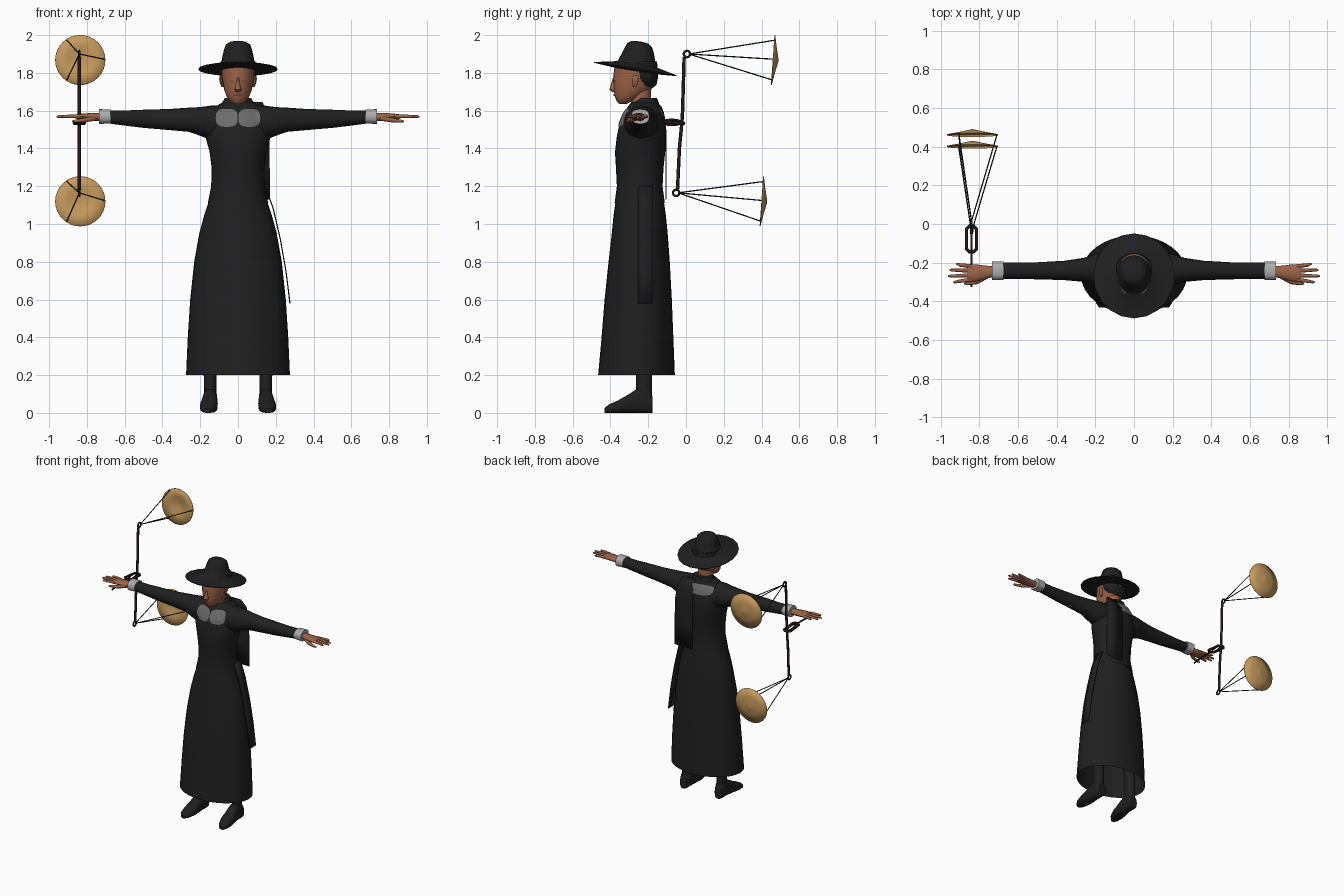
import bpy, bmesh, math
from mathutils import Vector, Matrix
from mathutils.bvhtree import BVHTree

cube = bpy.data.objects.get("Cube")
if cube:
    bpy.data.objects.remove(cube, do_unlink=True)


def material(name, rgb):
    m = bpy.data.materials.new(name)
    m.use_nodes = True
    m.diffuse_color = (*rgb, 1)
    bsdf = m.node_tree.nodes["Principled BSDF"]
    bsdf.inputs["Base Color"].default_value = (*rgb, 1)
    bsdf.inputs["Roughness"].default_value = 0.85
    return m


BLACK = material("black_cloth", (0.014, 0.014, 0.014))
SKIN = material("brown_skin", (0.33, 0.125, 0.065))
LIP = material("dark_lip", (0.2, 0.06, 0.035))
GREY = material("grey_collar", (0.15, 0.15, 0.15))
CUFF = material("pale_cuff", (0.42, 0.42, 0.42))
TAN = material("tan_pan", (0.56, 0.32, 0.11))
IRON = material("dark_iron", (0.022, 0.01, 0.009))


def finish(name, bm, mat, angle=40):
    bmesh.ops.recalc_face_normals(bm, faces=bm.faces)
    me = bpy.data.meshes.new(name)
    bm.to_mesh(me)
    bm.free()
    me.materials.append(mat)
    ob = bpy.data.objects.new(name, me)
    bpy.context.collection.objects.link(ob)
    bpy.ops.object.select_all(action='DESELECT')
    ob.select_set(True)
    bpy.context.view_layer.objects.active = ob
    bpy.ops.object.shade_smooth_by_angle(angle=math.radians(angle))
    return ob


def loft(name, rings, mat, axis='z', n=24, power=1.0, caps=(True, True), flip=1):
    """Skin ellipses given as (position, centre a, centre b, radius a, radius b)."""
    bm = bmesh.new()
    loops = []
    for p, ca, cb, ra, rb in rings:
        loop = []
        for i in range(n):
            t = 2 * math.pi * i / n
            c, s = math.cos(t), math.sin(t)
            a = ca + ra * math.copysign(abs(c) ** power, c)
            b = cb + rb * math.copysign(abs(s) ** power, s)
            co = {'x': (p, a, b), 'y': (a, p, b), 'z': (a, b, p)}[axis]
            loop.append(bm.verts.new((co[0] * flip, co[1], co[2])))
        loops.append(loop)
    for lo, hi in zip(loops, loops[1:]):
        for i in range(n):
            j = (i + 1) % n
            bm.faces.new((lo[i], lo[j], hi[j], hi[i]))
    for use, loop in zip(caps, (loops[0], loops[-1])):
        if use:
            bm.faces.new(loop)
    return finish(name, bm, mat)


def tube(name, pts, radius, mat, cyclic=False):
    cu = bpy.data.curves.new(name, 'CURVE')
    cu.dimensions = '3D'
    cu.bevel_depth = radius
    cu.bevel_resolution = 2
    cu.use_fill_caps = True
    sp = cu.splines.new('POLY')
    sp.points.add(len(pts) - 1)
    for p, co in zip(sp.points, pts):
        p.co = (*co, 1)
    sp.use_cyclic_u = cyclic
    cu.materials.append(mat)
    ob = bpy.data.objects.new(name, cu)
    bpy.context.collection.objects.link(ob)
    return ob


def strip(name, pairs, mat):
    """Hanging cloth between two edges."""
    bm = bmesh.new()
    rows = [[bm.verts.new(co) for co in pair] for pair in pairs]
    for (a, b), (c, d) in zip(rows, rows[1:]):
        bm.faces.new((a, b, d, c))
    ob = finish(name, bm, mat)
    mod = ob.modifiers.new("cloth", 'SOLIDIFY')
    mod.thickness, mod.offset = 0.006, 0
    return ob


def patch(name, targets, centre, size, side, mat, power=1.0, n=24, rings=5):
    """Thin rounded plate pressed onto the targets from the front (-1) or back (1)."""
    trees = []
    for t in targets:
        trees.append(BVHTree.FromPolygons([v.co for v in t.data.vertices],
                                          [p.vertices[:] for p in t.data.polygons]))

    def drop(x, z):
        hits = [tr.ray_cast(Vector((x, side, z)), Vector((0, -side, 0)))[0] for tr in trees]
        ys = [h.y * side for h in hits if h]
        return (x, side * (max(ys) + 0.005) if ys else -0.25, z)

    bm = bmesh.new()
    mid = bm.verts.new(drop(*centre))
    prev = None
    for r in range(1, rings + 1):
        cur = []
        for i in range(n):
            c, s = math.cos(math.tau * i / n), math.sin(math.tau * i / n)
            cur.append(bm.verts.new(drop(
                centre[0] + size[0] * r / rings * math.copysign(abs(c) ** power, c),
                centre[1] + size[1] * r / rings * math.copysign(abs(s) ** power, s))))
        for i in range(n):
            j = (i + 1) % n
            bm.faces.new((prev[i], prev[j], cur[j], cur[i]) if prev else (mid, cur[i], cur[j]))
        prev = cur
    return finish(name, bm, mat)


# Dress: open skirt and fitted bodice
loft("skirt", [(0.2, 0, -.262, .275, .203), (0.4, 0, -.257, .266, .19), (0.6, 0, -.253, .253, .178),
               (0.8, 0, -.248, .232, .162), (0.95, 0, -.245, .205, .148), (1.05, 0, -.245, .178, .138),
               (1.12, 0, -.245, .155, .128), (1.2, 0, -.245, .138, .118)],
     BLACK, n=32, caps=(False, True))
torso = loft("bodice", [(1.11, 0, -.245, .16, .133), (1.2, 0, -.245, .142, .121), (1.3, 0, -.245, .14, .126),
                        (1.38, 0, -.243, .15, .133), (1.46, 0, -.237, .172, .13), (1.54, 0, -.23, .178, .12),
                        (1.59, 0, -.225, .15, .103), (1.625, 0, -.22, .115, .085), (1.645, 0, -.22, .08, .07)],
             BLACK, n=32)
collar = loft("neck_collar", [(1.61, 0, -.22, .095, .085), (1.645, 0, -.213, .082, .068),
                              (1.668, 0, -.205, .07, .05)], BLACK)

arms = []
for side, f in (("left", 1), ("right", -1)):
    # Sleeve, cuff and hand
    arms.append(loft(side + "_sleeve", [
        (.06, -.235, 1.535, .09, .09), (.14, -.235, 1.535, .09, .092), (.2, -.235, 1.543, .08, .076),
        (.26, -.237, 1.552, .062, .064), (.36, -.24, 1.553, .05, .056), (.5, -.242, 1.557, .044, .048),
        (.6, -.242, 1.561, .042, .04), (.69, -.242, 1.567, .042, .034)], BLACK, 'x', flip=f))
    loft(side + "_cuff", [(.675, -.242, 1.569, .048, .037), (.735, -.242, 1.569, .048, .039)],
         CUFF, 'x', power=.8, flip=f)
    loft(side + "_palm", [(.72, -.245, 1.567, .026, .022), (.77, -.25, 1.567, .035, .021),
                          (.82, -.253, 1.568, .045, .017), (.86, -.253, 1.569, .043, .011)],
         SKIN, 'x', n=16, flip=f)
    for i, (y, tip) in enumerate(((-.288, .935), (-.265, .962), (-.242, .955), (-.219, .92))):
        spread = (y + .253) * .35
        loft(f"{side}_finger_{i + 1}", [(.84, y, 1.569, .011, .01), (.9, y + spread * .6, 1.57, .009, .009),
                                        (tip - .01, y + spread, 1.569, .007, .007),
                                        (tip, y + spread, 1.568, .003, .003)], SKIN, 'x', n=10, flip=f)
    loft(side + "_thumb", [(.755, -.268, 1.56, .014, .014), (.81, -.298, 1.55, .013, .012),
                           (.86, -.308, 1.545, .009, .009), (.88, -.309, 1.543, .003, .004)],
         SKIN, 'x', n=10, flip=f)
    # Stocking and boot
    loft(side + "_leg", [(.04, .147, -.222, .036, .044), (.12, .147, -.222, .032, .042),
                         (.25, .147, -.222, .036, .042), (.45, .142, -.235, .05, .055),
                         (.95, .08, -.245, .07, .075)], BLACK, n=16, flip=f)
    loft(side + "_boot", [(-.432, .162, .012, .018, .012), (-.41, .16, .022, .036, .022),
                          (-.36, .155, .033, .047, .033), (-.3, .15, .05, .043, .05),
                          (-.255, .147, .065, .037, .065), (-.2, .147, .06, .037, .06),
                          (-.177, .147, .045, .028, .045)], BLACK, 'y', n=16, power=.7, flip=f)

# Collar lobes in front, collar tab behind
for side, f in (("left", 1), ("right", -1)):
    patch(side + "_collar_lobe", [torso, collar] + arms, (f * .06, 1.562), (.058, .048), -1, GREY, .7)
patch("back_collar_tab", [torso, collar] + arms, (-.02, 1.592), (.1, .036), 1, GREY, .7)

# Cloth hanging behind the shoulder, and the sash at the hip
strip("back_panel", [((.02, y, z), (x, y, z)) for x, y, z in
                     ((.13, -.15, 1.645), (.155, -.118, 1.58), (.165, -.105, 1.48),
                      (.168, -.105, 1.3), (.17, -.106, 1.13))], BLACK)
strip("hip_sash", [((x, -.255, z), (x, -.178, z)) for x, z in
                   ((.145, 1.2), (.187, 1.08), (.224, .92), (.254, .75), (.275, .58))], BLACK)

# Head
loft("neck", [(1.58, 0, -.235, .06, .058), (1.65, 0, -.24, .052, .052), (1.74, 0, -.24, .055, .058)], SKIN)
head = loft("head", [(1.636, 0, -.335, .022, .02), (1.65, 0, -.325, .042, .042), (1.675, 0, -.305, .06, .072),
                     (1.71, 0, -.285, .073, .098), (1.75, 0, -.272, .081, .113), (1.79, 0, -.266, .087, .118),
                     (1.86, 0, -.265, .086, .11)], SKIN)
loft("nose", [(1.7, 0, -.38, .012, .012), (1.712, 0, -.386, .018, .02), (1.735, 0, -.38, .012, .019),
              (1.775, 0, -.374, .008, .013)], SKIN, n=12)
patch("lips", [head], (0, 1.682), (.024, .006), -1, LIP)
loft("hair", [(1.718, 0, -.21, .035, .03), (1.735, 0, -.213, .066, .056), (1.77, 0, -.218, .088, .069),
              (1.81, 0, -.222, .094, .072), (1.86, 0, -.228, .092, .075)], BLACK)
for side, f in (("left", 1), ("right", -1)):
    loft(side + "_ear", [(1.725, .08, -.272, .008, .008), (1.745, .087, -.27, .009, .015),
                         (1.77, .09, -.266, .01, .019), (1.785, .089, -.265, .007, .013)],
         SKIN, n=10, flip=f)
    patch(side + "_eye", [head], (f * .033, 1.757), (.013, .004), -1, LIP, n=12, rings=2)

# Tilted wide-brimmed hat
hat = loft("hat", [(-.006, 0, 0, .06, .06), (-.012, 0, 0, .1, .105), (-.004, 0, 0, .21, .222),
                   (.0, 0, 0, .21, .222), (.024, 0, .005, .098, .108), (.03, 0, .005, .09, .102),
                   (.1, 0, .004, .075, .078), (.128, 0, .002, .066, .066), (.142, 0, .002, .045, .045),
                   (.146, 0, .002, .015, .015)], BLACK, n=20)
hat.matrix_world = Matrix.Translation((0, -.268, 1.822)) @ Matrix.Rotation(math.radians(-9.2), 4, 'X')

# Balance beam with a ring at each end, held by a link and a pin
X = -.84
ends = ((.005, 1.90), (-.052, 1.165))
tube("balance_beam", [(X, -.01, 1.885), (X, -.018, 1.6), (X, -.022, 1.535), (X, -.035, 1.4),
                      (X, -.045, 1.18)], .009, IRON)
tube("grip_pin", [(X, -.325, 1.53), (X, -.23, 1.54), (X, -.13, 1.54)], .006, IRON)
tube("grip_link", [(X + a * .026, b, 1.537 + c) for a, b, c in
                   ((-1, -.13, .006), (-.5, -.143, .006), (.5, -.143, .006), (1, -.13, .006),
                    (1, -.025, -.004), (.5, -.012, -.004), (-.5, -.012, -.004), (-1, -.025, -.004))],
     .009, IRON, True)
tube("inner_link", [(X, -.075 + .05 * math.cos(t), 1.538 + .014 * math.sin(t))
                    for t in [math.tau * i / 16 for i in range(16)]], .006, IRON, True)

# Pans hung by three cords each
for label, (y, z), (py, pz) in zip(("upper", "lower"), ends, ((.463, 1.868), (.403, 1.12))):
    tube(label + "_ring", [(X, y + .017 * math.cos(t), z + .017 * math.sin(t))
                           for t in [math.tau * i / 16 for i in range(16)]], .006, IRON, True)
    place = Matrix.Translation((-.835, py, pz)) @ Matrix.Rotation(math.radians(-4), 4, 'X')
    pan = loft(label + "_pan", [(0, 0, 0, .133, .133), (.012, 0, 0, .07, .07), (.027, 0, 0, .004, .004)],
               TAN, 'y', n=32, caps=(False, True))
    pan.matrix_world = place
    pan.modifiers.new("thickness", 'SOLIDIFY').thickness = .004
    for i, deg in enumerate((2, 124, 236)):
        a = math.radians(deg)
        rim = place @ Vector((.127 * math.cos(a), 0, .127 * math.sin(a)))
        tube(f"{label}_cord_{i + 1}", [(X, y + .01, z), rim], .0032, BLACK)
